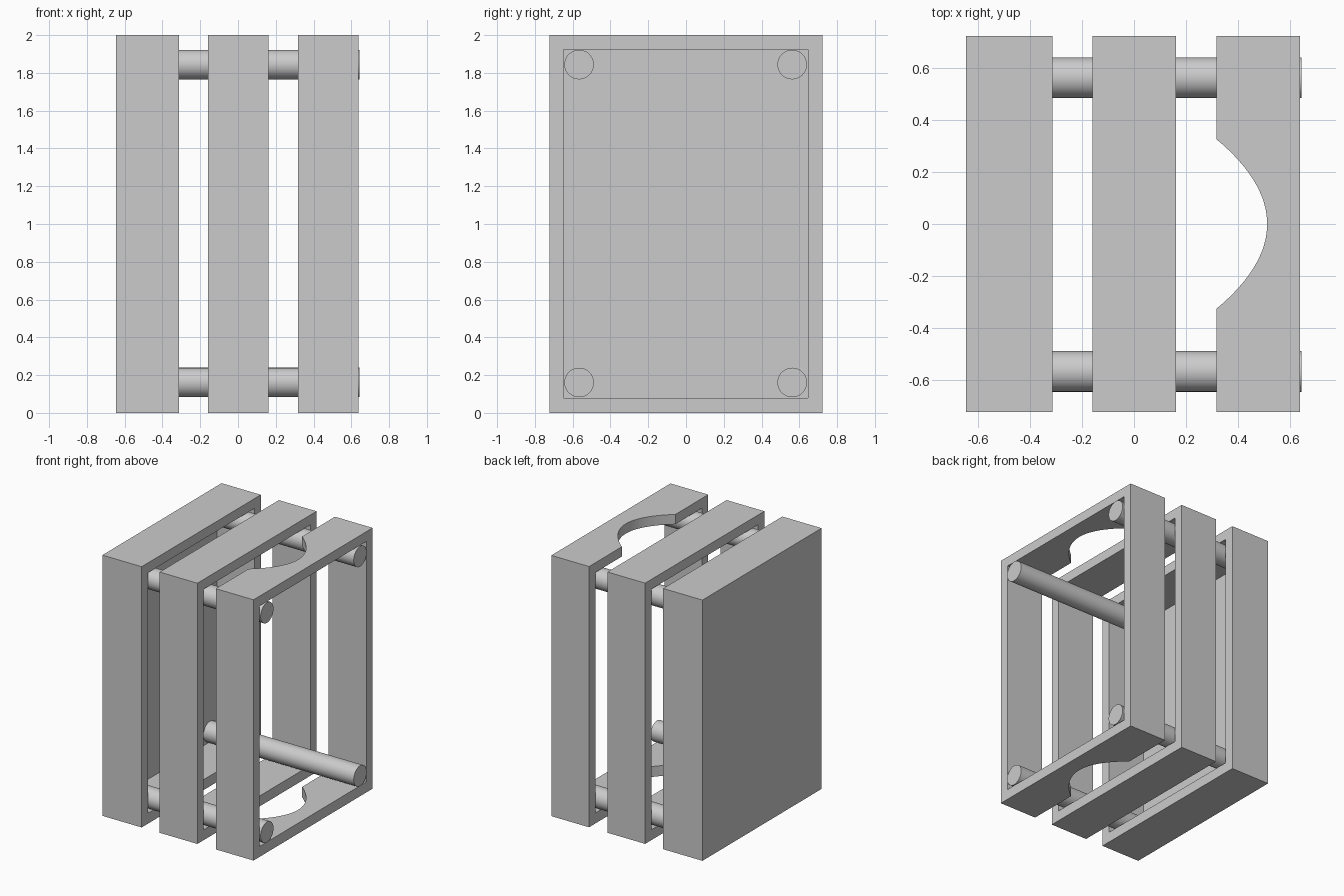
import bpy, bmesh, math

if "Cube" in bpy.data.objects:
    bpy.data.objects.remove(bpy.data.objects["Cube"])

def box(name, lo, hi):
    bm = bmesh.new()
    bmesh.ops.create_cube(bm, size=1)
    for v in bm.verts:
        v.co = [(a + b) / 2 + c * (b - a) for a, b, c in zip(lo, hi, v.co)]
    me = bpy.data.meshes.new(name)
    bm.to_mesh(me)
    bm.free()
    ob = bpy.data.objects.new(name, me)
    bpy.context.collection.objects.link(ob)
    return ob

def cut(ob, cutter):
    m = ob.modifiers.new("cut", 'BOOLEAN')
    m.operation = 'DIFFERENCE'
    m.solver = 'EXACT'
    m.object = cutter
    bpy.context.view_layer.objects.active = ob
    bpy.ops.object.modifier_apply(modifier=m.name)
    bpy.data.objects.remove(cutter)

def frame(name, x0, x1, back=0.0):
    # rectangular frame; back > 0 leaves a closed rear panel
    ob = box(name, (x0, -0.722, 0), (x1, 0.722, 2))
    inner = x0 + back if back else x0 - 0.1
    cut(ob, box("opening", (inner, -0.648, 0.08), (x1 + 0.1, 0.646, 1.925)))
    return ob

frame("rear_tray", -0.645, -0.312, 0.013)
frame("middle_frame", -0.159, 0.161)
front = frame("notched_frame", 0.317, 0.637)

# curved notch through the top and bottom rails
N = 32
w, tip, edge = 0.325, 0.511, 0.317
pts = [(0.25, -w), (0.25, w)]
for i in range(N + 1):
    t = 1 - 2 * i / N
    pts.insert(2 + i, (tip - (tip - edge) * t * t, w * t))
bm = bmesh.new()
face = bm.faces.new([bm.verts.new((x, y, -0.1)) for x, y in pts])
ext = bmesh.ops.extrude_face_region(bm, geom=[face])
for v in ext["geom"]:
    if isinstance(v, bmesh.types.BMVert):
        v.co.z = 2.1
bmesh.ops.recalc_face_normals(bm, faces=bm.faces)
me = bpy.data.meshes.new("notch")
bm.to_mesh(me)
bm.free()
notch = bpy.data.objects.new("notch", me)
bpy.context.collection.objects.link(notch)
cut(front, notch)

# four corner rods joining the frames
x0, x1 = -0.632, 0.643
for y in (-0.566, 0.562):
    for z in (0.161, 1.844):
        bpy.ops.mesh.primitive_cylinder_add(
            vertices=64, radius=0.078, depth=x1 - x0,
            location=((x0 + x1) / 2, y, z), rotation=(0, math.pi / 2, 0))
        rod = bpy.context.object
        rod.name = ("upper" if z > 1 else "lower") + ("_left" if y < 0 else "_right") + "_rod"
        bpy.ops.object.shade_smooth_by_angle()
